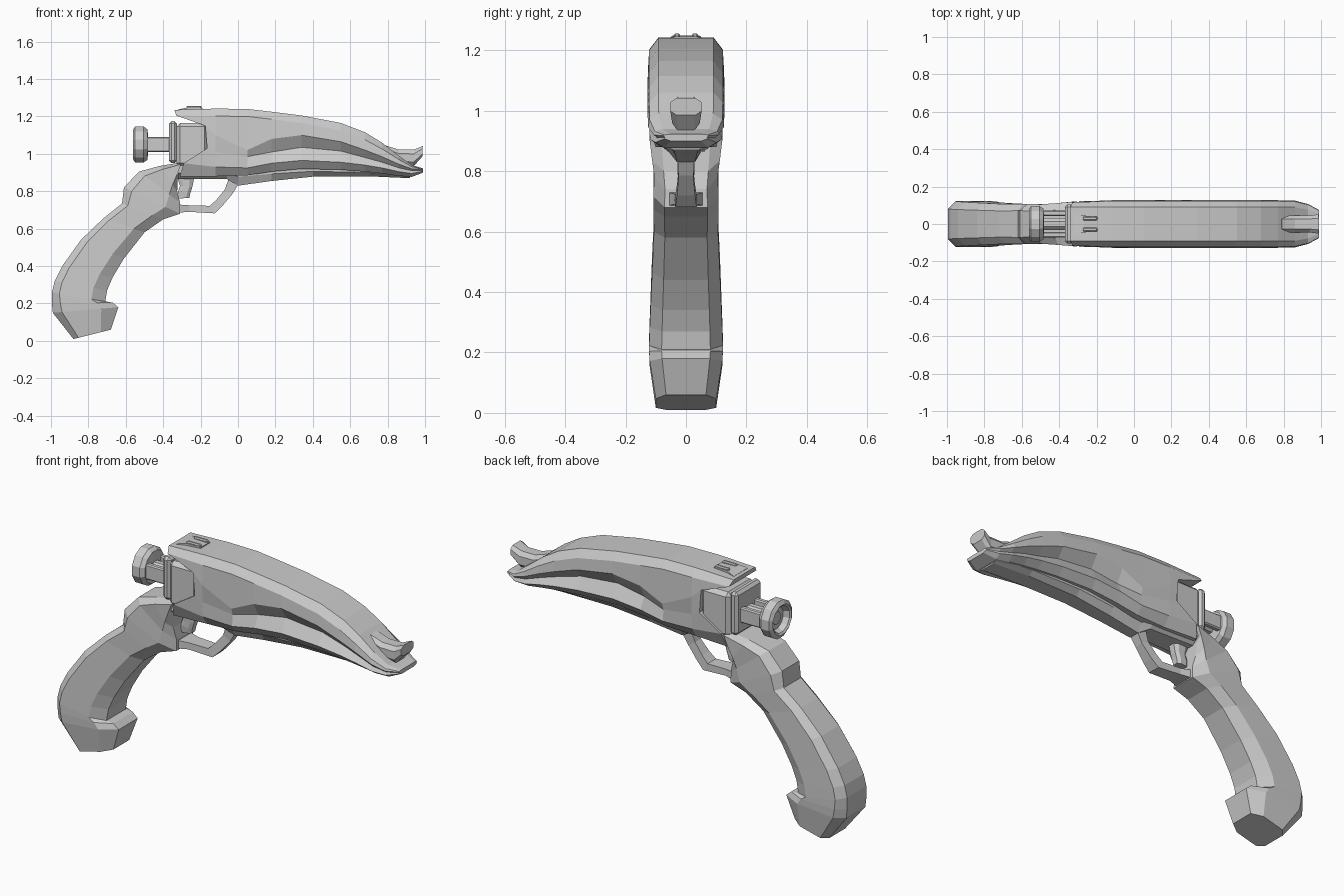
import bpy, bmesh, math

OCT = [(0, .66), (.14, 1), (.74, 1), (1, .66)]
BOX = [(0, 1), (1, 1)]
CHAM = [(0, .6), (.25, 1), (.75, 1), (1, .6)]


def loft(name, halves):
    """Skin a row of half sections (x, y, z), mirrored across y, with quad caps."""
    bm = bmesh.new()
    rings = []
    for half in halves:
        pts = half + [(x, -y, z) for x, y, z in reversed(half)]
        rings.append([bm.verts.new(p) for p in pts])
    n = len(rings[0])
    for a, b in zip(rings, rings[1:]):
        for i in range(n):
            j = (i + 1) % n
            bm.faces.new((a[i], a[j], b[j], b[i]))
    for r in (rings[0], rings[-1]):
        for i in range(n // 2 - 1):
            bm.faces.new((r[i], r[i + 1], r[n - 2 - i], r[n - 1 - i]))
    return finish(name, bm)


def finish(name, bm):
    bmesh.ops.recalc_face_normals(bm, faces=bm.faces)
    me = bpy.data.meshes.new(name)
    bm.to_mesh(me)
    bm.free()
    ob = bpy.data.objects.new(name, me)
    bpy.context.collection.objects.link(ob)
    return ob


def spine(name, stations, section):
    """Each station: two profile points (x, z), (x, z) and a half width."""
    return loft(name, [[(ax + (bx - ax) * t, w * k, az + (bz - az) * t) for t, k in section]
                       for ax, az, bx, bz, w in stations])


def block(name, x0, x1, y0, y1, z0, z1, bevel):
    bm = bmesh.new()
    bmesh.ops.create_cube(bm, size=1)
    for v in bm.verts:
        v.co = ((x0 + x1) / 2 + v.co.x * (x1 - x0), (y0 + y1) / 2 + v.co.y * (y1 - y0),
                (z0 + z1) / 2 + v.co.z * (z1 - z0))
    bmesh.ops.bevel(bm, geom=bm.edges[:], offset=bevel, segments=1, affect='EDGES')
    return finish(name, bm)


def lathe(name, profile, zc, sides=12):
    """Turn (x, radius) pairs about a line along x."""
    bm = bmesh.new()
    rings = [[bm.verts.new((x, r * math.sin(math.tau * (i + .5) / sides),
                            zc + r * math.cos(math.tau * (i + .5) / sides)))
              for i in range(sides)] for x, r in profile]
    for a, b in zip(rings, rings[1:]):
        for i in range(sides):
            j = (i + 1) % sides
            bm.faces.new((a[i], a[j], b[j], b[i]))
    bm.faces.new(rings[0])
    bm.faces.new(rings[-1])
    return finish(name, bm)


# Curved grip with hooked pommel
spine("grip", [
    (-.88, .01, -.68, .06, .10), (-.99, .15, -.64, .18, .12), (-.995, .2, -.67, .205, .122),
    (-.995, .26, -.71, .21, .122), (-.98, .32, -.70, .27, .12), (-.94, .40, -.67, .34, .117),
    (-.84, .54, -.61, .44, .112), (-.72, .655, -.5, .58, .106), (-.62, .735, -.4, .65, .108),
    (-.61, .82, -.31, .68, .108), (-.53, .905, -.31, .74, .105), (-.42, .935, -.325, .80, .112),
    (-.30, .955, -.33, .88, .12)], OCT)

# Curved upper shell: x, top, crease, tuck, ledge, bottom, tuck y, half width
shell = [[(-.34, .09, 1.235), (-.33, .115, 1.205), (-.175, .125, 1.15), (-.165, .124, 1.03),
          (-.29, .122, .95), (-.31, .10, .88)]]
for x, zt, zc, zk, zl, zb, yk, w in [
        (-.12, 1.242, 1.10, 1.01, .93, .88, .124, .127), (.05, 1.24, 1.02, .985, .925, .885, .116, .127),
        (.18, 1.225, 1.08, 1.01, .95, .905, .09, .127), (.34, 1.205, 1.10, 1.035, .965, .92, .085, .127),
        (.55, 1.165, 1.065, 1.015, .955, .915, .085, .127), (.68, 1.115, 1.02, .98, .94, .905, .09, .127),
        (.77, 1.06, .985, .955, .925, .895, .1, .127), (.86, .99, .945, .925, .905, .882, .105, .125),
        (.93, .94, .92, .91, .895, .877, .095, .107), (.99, .922, .917, .912, .907, .9, .07, .075)]:
    shell.append([(x, w * .72, zt), (x, w * .96, zt - min(.04, (zt - zc) * .45)), (x, w, zc),
                  (x, yk, zk), (x, w * .95, zl), (x, w * .68, zb)])
loft("upper_shell", shell)

# Narrow rail under the shell
spine("lower_rail", [(-.32, .865, -.32, .95, .1), (-.06, .865, -.06, .95, .085), (.0, .83, .0, .95, .05),
                     (.18, .855, .18, .95, .06), (.4, .878, .4, .95, .07), (.7, .88, .7, .93, .075),
                     (.92, .87, .92, .9, .07)], [(0, .6), (.4, 1), (1, 1)])

# Front sight shaped like a cut stem
spine("front_sight", [(.77, .98, .79, 1.045, .045), (.86, .94, .86, 1.022, .045),
                      (.94, .935, .94, 1.022, .045), (.985, .985, .988, 1.042, .052)], CHAM)

# Trigger guard and trigger
spine("trigger_guard", [(-.33, .685, -.33, .73, .06), (-.26, .69, -.26, .725, .04),
                        (-.125, .682, -.15, .722, .035), (-.085, .72, -.115, .755, .03),
                        (-.03, .785, -.07, .81, .024), (.015, .86, -.045, .88, .03)], BOX)
spine("trigger", [(-.33, .89, -.23, .89, .03), (-.31, .83, -.245, .82, .028),
                  (-.32, .80, -.255, .79, .028), (-.325, .76, -.26, .765, .024)], CHAM)

# Rear breech block and plate
block("breech_block", -.33, -.16, -.112, .112, .93, 1.165, .02)
block("rear_plate", -.37, -.325, -.105, .105, .95, 1.175, .014)

# Charging knob with recessed end, held by a rod and two side bars
lathe("knob", [(-.525, .06), (-.555, .07), (-.562, .08), (-.55, .1), (-.505, .1), (-.485, .085),
               (-.48, .05)], 1.05)
lathe("knob_rod", [(-.53, .034), (-.33, .034)], 1.05, 8)
for side in (-1, 1):
    block("side_bar", -.5, -.35, side * .058 - .015, side * .058 + .015, 1.01, 1.09, .006)

# Rear sight: base ramp and two posts
spine("sight_base", [(-.32, 1.2, -.32, 1.237, .06), (-.27, 1.2, -.27, 1.248, .045),
                     (-.19, 1.22, -.19, 1.245, .04)], BOX)
for side in (-1, 1):
    block("sight_post", -.275, -.195, side * .03 - .01, side * .03 + .01, 1.23, 1.256, .005)
